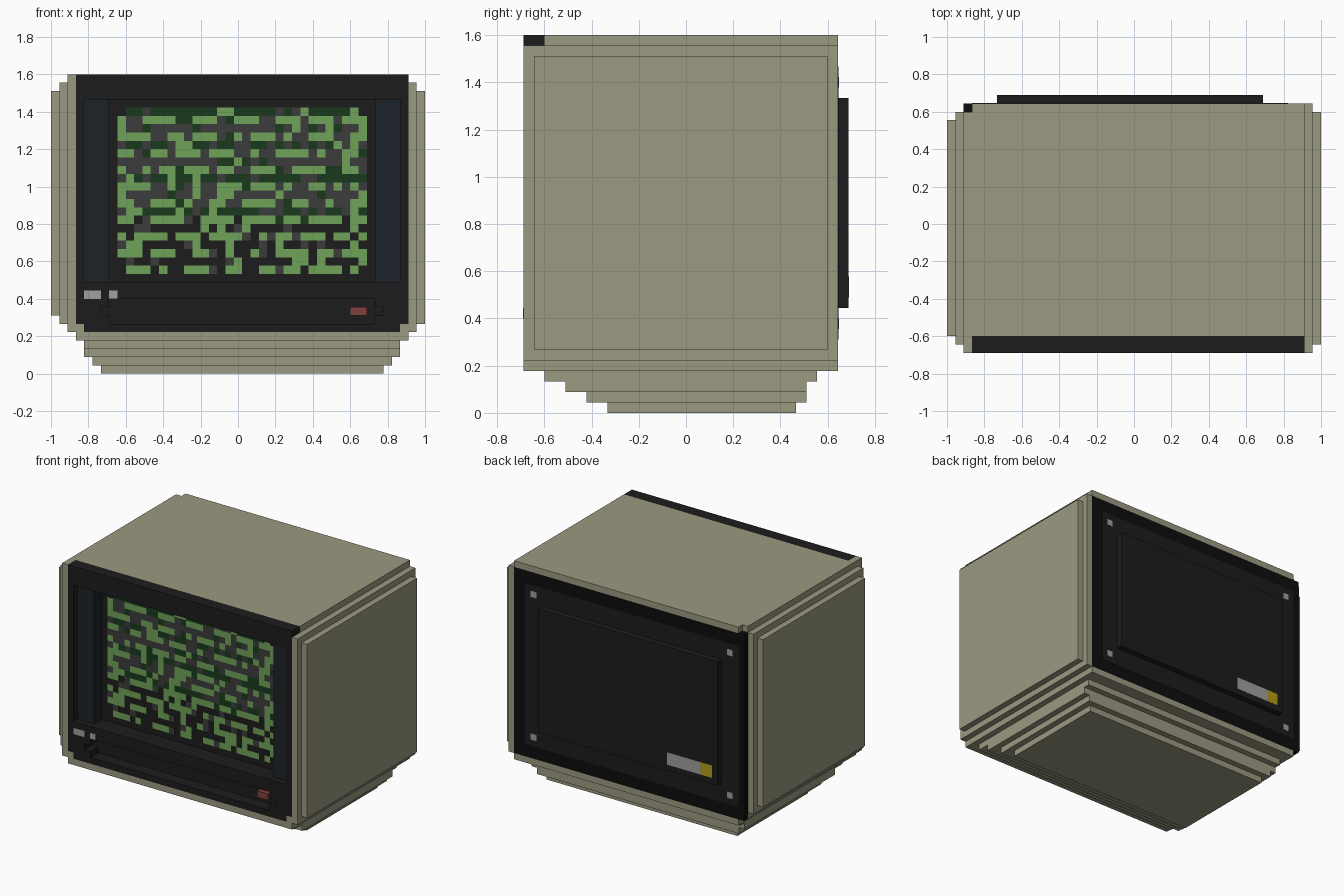
import bpy, bmesh, random

if "Cube" in bpy.data.objects:
    bpy.data.objects.remove(bpy.data.objects["Cube"])

V = 2 / 45                      # one block of the grid
CENTRE = (22.5, 15.5, 0)

def material(name, r, g, b):
    m = bpy.data.materials.new(name)
    m.diffuse_color = (r, g, b, 1)
    m.use_nodes = True
    m.node_tree.nodes["Principled BSDF"].inputs["Base Color"].default_value = m.diffuse_color
    return m

BEIGE = material("beige", 0.33, 0.32, 0.22)
BLACK = material("black", 0.012, 0.012, 0.012)
DEEP = material("deep_black", 0.004, 0.004, 0.004)
SLATE = material("slate", 0.012, 0.016, 0.021)
GREY = material("grey", 0.35, 0.35, 0.35)
YELLOW = material("yellow", 0.45, 0.33, 0.01)
RED = material("red", 0.22, 0.05, 0.05)
GLOW = material("bright_green", 0.16, 0.36, 0.1)
DIM = material("dim_green", 0.01, 0.04, 0.012)
HAZE = material("screen_grey", 0.045, 0.045, 0.045)

def part(name, mat, boxes):
    """One object out of boxes given as (x0, x1, y0, y1, z0, z1) in blocks."""
    bm = bmesh.new()
    for b in boxes:
        vs = bmesh.ops.create_cube(bm, size=1)["verts"]
        for v in vs:
            v.co = [((b[2 * a] if v.co[a] < 0 else b[2 * a + 1]) - CENTRE[a]) * V
                    for a in range(3)]
    me = bpy.data.meshes.new(name)
    bm.to_mesh(me)
    bm.free()
    me.materials.append(mat)
    ob = bpy.data.objects.new(name, me)
    bpy.context.collection.objects.link(ob)
    return ob

# Casing with its stepped side panels
part("casing", BEIGE, [(2, 43, 4, 29, 5, 35), (2, 43, 2, 29, 35, 36),
                       (3, 43, 29, 30, 35, 36), (2, 3, 0, 4, 5, 35),
                       (2, 3, 0, 2, 35, 36), (3, 4, 0, 2, 5, 6),
                       (42, 43, 0, 2, 5, 6)])
part("right_side_panels", BEIGE, [(43, 44, 0, 30, 5, 35), (44, 45, 1, 29, 6, 34)])
part("left_side_panels", BEIGE, [(1, 2, 1, 29, 6, 35), (0, 1, 2, 28, 7, 34)])

# Foot tapering in steps
part("stepped_foot", BEIGE, [(3, 43, 0, 30, 4, 5), (4, 42, 2, 28, 3, 4),
                             (4, 42, 4, 27, 2, 3), (5, 41, 6, 27, 1, 2),
                             (6, 40, 8, 26, 0, 1)])

# Front fascia around the screen opening and the lower control groove
fascia = [(3, 43, 0, 2, 33, 36), (3, 4, 0, 2, 11, 33), (42, 43, 0, 2, 11, 33),
          (3, 43, 0, 2, 9, 11), (4, 42, 0, 2, 5, 6),
          (3, 43, 2, 4, 5, 11), (3, 43, 2, 4, 33, 35)]
for x0, x1, n0, n1 in ((3, 6, 6, 7), (40, 43, 39, 40)):
    fascia += [(x0, x1, 0, 2, 6, 9), (n0, n1, 0, 2, 6, 7), (n0, n1, 0, 2, 8, 9)]
part("front_fascia", BLACK, fascia)
part("screen_side_bezels", SLATE, [(3, 7, 1, 3, 11, 33), (39, 43, 1, 3, 11, 33)])
part("screen_glass", BLACK, [(3, 43, 3, 4, 11, 33)])

# Lit screen: rows of word-like dashes over a hazy background
random.seed(7)
cells = {"glow": [], "dim": [], "haze": []}
for row in range(20):
    lit = 0
    gap = 0
    for col in range(30):
        if row in (0, 19) and col in (0, 29):
            continue
        kind = None
        if lit == 0 and gap == 0:
            lit, gap = random.randint(1, 4), random.randint(1, 2)
        if lit:
            lit -= 1
            on = True
        else:
            gap -= 1
            on = False
        if on and (row % 2 == 1 or random.random() < 0.15):
            kind = "glow"
        elif random.random() < (0.7 if row in (0, 4, 8, 12) else 0.22):
            kind = "dim" if row < 14 else None
        elif row < 13 or random.random() < 0.3:
            kind = "haze"
        if kind:
            x, z = 8 + col, 31 - row
            cells[kind].append((x, x + 1, 2.96, 3.02, z, z + 1))
part("screen_bright_dashes", GLOW, cells["glow"])
part("screen_dim_dashes", DIM, cells["dim"])
part("screen_haze", HAZE, cells["haze"])

# Front lamps and power button
part("front_lamps", GREY, [(4, 6, -0.03, 0.5, 9, 10), (7, 8, -0.03, 0.5, 9, 10)])
part("power_button", RED, [(36, 38, 1, 2.1, 7, 8)])

# Back cover with raised plate, screws and label
part("back_frame", DEEP, [(2, 43, 29, 30, 5, 35)])
part("back_cover", BLACK, [(3, 41, 29.5, 30.03, 7, 33)])
part("back_plate", BLACK, [(6, 38, 30, 31, 10, 30)])
part("back_screws", GREY, [(x, x + 1, 29.5, 30.06, z, z + 1)
                           for x in (4, 39) for z in (8, 31)])
part("back_label", GREY, [(9, 15, 30.5, 31.03, 11, 13)])
part("back_label_end", YELLOW, [(7, 9, 30.5, 31.03, 11, 13)])
